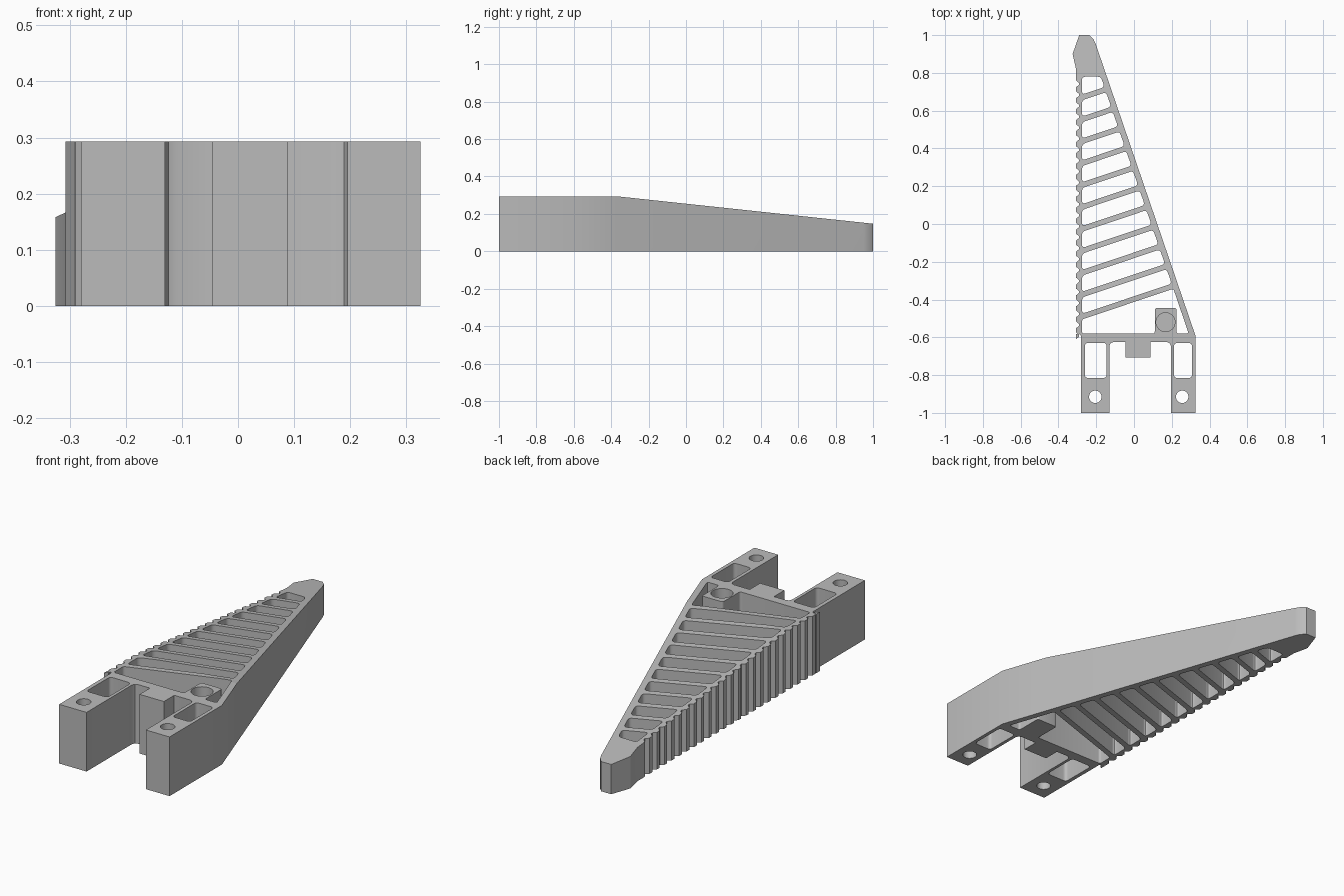
import bpy, bmesh, math
from mathutils import Vector

cube = bpy.data.objects.get("Cube")
if cube:
    bpy.data.objects.remove(cube, do_unlink=True)

HEIGHT, KINK, SLOPE = 0.293, -0.36, 0.107
WALL = -0.275            # inner face of the ribbed side
RIB_SLOPE, PITCH, RIBS = 0.335, 0.116, 11


def outer_x(y):
    """Outer face of the slanted side."""
    return 0.325 - 0.342 * (y + 0.59)


def rounded(points, r=0.018, steps=4):
    """Round every corner of a closed outline."""
    pts = [Vector(p) for p in points]
    out = []
    for i, p in enumerate(pts):
        a, b = pts[i - 1] - p, pts[(i + 1) % len(pts)] - p
        d = min(r, a.length * 0.4, b.length * 0.4)
        start, end = p + a.normalized() * d, p + b.normalized() * d
        for k in range(steps + 1):
            t = k / steps
            out.append(start * (1 - t) ** 2 + p * 2 * t * (1 - t) + end * t ** 2)
    return out


def circle(x, y, r, n=32):
    return [(x + r * math.cos(k * math.tau / n), y + r * math.sin(k * math.tau / n)) for k in range(n)]


def rect(x0, x1, y0, y1):
    return [(x0, y0), (x1, y0), (x1, y1), (x0, y1)]


def on_slant(y_left):
    """Where a rib line starting on the ribbed wall meets the slanted wall."""
    inner = outer_x(0) - 0.032
    y = (y_left + RIB_SLOPE * (inner - WALL)) / (1 + RIB_SLOPE * 0.342)
    return (outer_x(y) - 0.032, y)


# Outline: two legs, centre tab, slanted side, blunt tip, toothed side
outline = [(-0.28, -1), (-0.13, -1)]
outline += [(-0.13, -0.645), (-0.124, -0.631), (-0.11, -0.625)]
outline += [(-0.045, -0.625), (-0.045, -0.706), (0.088, -0.706), (0.088, -0.625)]
outline += [(0.175, -0.625), (0.189, -0.631), (0.195, -0.645)]
outline += [(0.195, -1), (0.325, -1), (0.325, -0.59)]
outline += [(outer_x(0.95), 0.95), (-0.214, 0.978), (-0.235, 1), (-0.29, 1), (-0.325, 0.9), (-0.307, 0.82)]
for k in range(24):
    y = 0.76 - k * PITCH / 2
    outline += [(-0.307, y), (-0.291, y - 0.013), (-0.291, y - 0.023), (-0.307, y - 0.036)]
outline += [(-0.307, -0.583), (-0.29, -0.583), (-0.28, -0.593)]

# Openings: leg windows, pin holes and the cells between the ribs
loops = [outline]
loops += [rounded(rect(-0.26, -0.145, -0.815, -0.63)), rounded(rect(0.212, 0.307, -0.815, -0.63))]
loops += [circle(x, -0.915, 0.033) for x in (-0.205, 0.255)]
first = 0.685
loops.append(rounded([(WALL, first), on_slant(first), (outer_x(0.78) - 0.032, 0.78), (WALL, 0.78)]))
for k in range(RIBS - 1):
    top, bottom = first - 0.03 - k * PITCH, first - (k + 1) * PITCH
    loops.append(rounded([(WALL, bottom), on_slant(bottom), on_slant(top), (WALL, top)]))
last = first - 0.03 - (RIBS - 1) * PITCH
loops.append(rounded([(WALL, last), on_slant(last), (outer_x(-0.58) - 0.032, -0.58), (0.225, -0.58),
                      (0.225, -0.445), (0.11, -0.445), (0.11, -0.58), (WALL, -0.58)], 0.012))

# Fill the flat profile, raise it and slope the top toward the tip
bm = bmesh.new()
for loop in loops:
    vs = [bm.verts.new((p[0], p[1], 0)) for p in loop]
    for i, v in enumerate(vs):
        bm.edges.new((vs[i - 1], v))
bmesh.ops.triangle_fill(bm, use_beauty=True, use_dissolve=False, edges=bm.edges[:], normal=(0, 0, 1))
bmesh.ops.bisect_plane(bm, geom=bm.verts[:] + bm.edges[:] + bm.faces[:], plane_co=(0, KINK, 0), plane_no=(0, 1, 0))
raised = bmesh.ops.extrude_face_region(bm, geom=bm.faces[:], use_keep_orig=True)
for v in raised["geom"]:
    if isinstance(v, bmesh.types.BMVert):
        v.co.z = HEIGHT - SLOPE * max(0, v.co.y - KINK)
bmesh.ops.recalc_face_normals(bm, faces=bm.faces[:])
mesh = bpy.data.meshes.new("ribbed_finger")
bm.to_mesh(mesh)
bm.free()
finger = bpy.data.objects.new("ribbed_finger", mesh)
bpy.context.collection.objects.link(finger)

# Blind round socket in the boss
bpy.ops.mesh.primitive_cylinder_add(vertices=40, radius=0.05, depth=0.4, location=(0.167, -0.52, 0.3))
cutter = bpy.context.object
cutter.name = "socket_cutter"
cutter.hide_render = True
cut = finger.modifiers.new("socket", "BOOLEAN")
cut.operation, cut.object, cut.solver = "DIFFERENCE", cutter, "EXACT"
bpy.ops.object.select_all(action="DESELECT")
bpy.context.view_layer.objects.active = finger
finger.select_set(True)
bpy.ops.object.modifier_apply(modifier=cut.name)
bpy.data.objects.remove(cutter, do_unlink=True)

# Smooth upright walls, flat caps
bpy.ops.object.shade_smooth_by_angle(angle=math.radians(30))
for face in finger.data.polygons:
    face.use_smooth = abs(face.normal.z) < 0.5

# Plain grey plastic
grey = bpy.data.materials.new("plain_grey")
grey.use_nodes = True
colour = (0.5, 0.5, 0.5, 1)
grey.diffuse_color = colour
grey.node_tree.nodes["Principled BSDF"].inputs["Base Color"].default_value = colour
finger.data.materials.clear()
finger.data.materials.append(grey)
